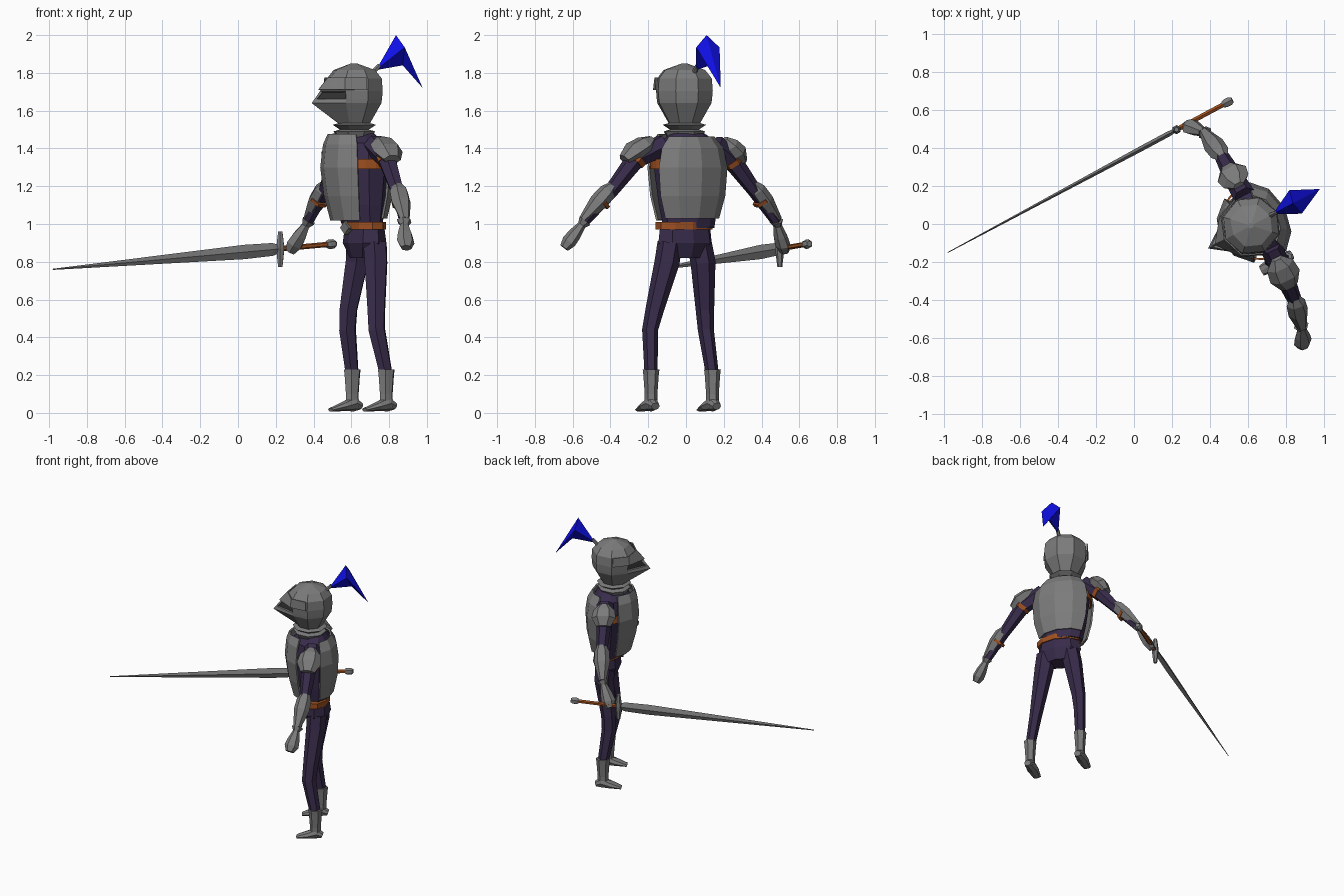
import bpy, bmesh, math
from mathutils import Vector as V

if "Cube" in bpy.data.objects:
    bpy.data.objects.remove(bpy.data.objects["Cube"])

# Body frame: forward, left and centre of the chest
TURN = math.radians(28)
FWD = V((-math.cos(TURN), -math.sin(TURN), 0))
LEFT = V((math.sin(TURN), -math.cos(TURN), 0))
UP = V((0, 0, 1))
CENTRE = V((0.66, 0.015, 0))


def material(name, colour):
    m = bpy.data.materials.new(name)
    m.use_nodes = True
    m.diffuse_color = (*colour, 1)
    m.node_tree.nodes["Principled BSDF"].inputs["Base Color"].default_value = (*colour, 1)
    return m


STEEL = material("steel grey", (0.2, 0.2, 0.2))
CLOTH = material("dark purple cloth", (0.04, 0.025, 0.07))
LEATHER = material("brown leather", (0.34, 0.08, 0.015))
BLUE = material("blue feather", (0.005, 0.005, 0.8))
DARK = material("eye slit dark", (0.03, 0.03, 0.03))


def body(u, v, z):
    return CENTRE + FWD * u + LEFT * v + UP * z


def skin(name, mat, rings, closed=True, thick=0):
    """Joins rings of points into a faceted surface; open strips get thickness."""
    bm = bmesh.new()
    rows = [[bm.verts.new(p) for p in ring] for ring in rings]
    n = len(rows[0])
    for a, b in zip(rows, rows[1:]):
        for i in range(n if closed else n - 1):
            j = (i + 1) % n
            bm.faces.new((a[i], a[j], b[j], b[i]))
    if closed:
        bm.faces.new(rows[0])
        bm.faces.new(rows[-1])
    bmesh.ops.recalc_face_normals(bm, faces=bm.faces)
    mesh = bpy.data.meshes.new(name)
    bm.to_mesh(mesh)
    bm.free()
    mesh.materials.append(mat)
    ob = bpy.data.objects.new(name, mesh)
    bpy.context.collection.objects.link(ob)
    if thick:
        mod = ob.modifiers.new("thickness", "SOLIDIFY")
        mod.thickness = thick
        mod.offset = 0
    return ob


def loft(name, mat, stations, n=6, side=FWD):
    """Tube through (point, radius along side, radius across) stations."""
    pts = [V(s[0]) for s in stations]
    rings = []
    for i, (_, ra, rb) in enumerate(stations):
        t = (pts[min(i + 1, len(pts) - 1)] - pts[max(i - 1, 0)]).normalized()
        a = (side - t * side.dot(t)).normalized()
        b = t.cross(a)
        rings.append([pts[i] + a * ra * math.cos(k * math.tau / n) + b * rb * math.sin(k * math.tau / n)
                      for k in range(n)])
    return skin(name, mat, rings)


def arc(z, front, back, wide, start, end, count, shift=0):
    """Points on an oval with different front and back depth; angles from forward."""
    out = []
    for k in range(count):
        a = math.radians(start + (end - start) * k / count)
        depth = front if math.cos(a) > 0 else back
        out.append(body(shift + depth * math.cos(a), wide * math.sin(a), z))
    return out


# Torso, pelvis and belt
skin("torso", CLOTH, [arc(z, f, b, w, 0, 360, 10) for z, f, b, w in
     [(0.98, .09, .09, .145), (1.1, .14, .10, .165), (1.3, .185, .115, .188), (1.43, .17, .09, .165), (1.48, .1, .05, .09)]])
skin("pelvis", CLOTH, [[p + V((.01, -.02, 0)) for p in arc(z, f, f, w, 0, 360, 8)] for z, f, w in
     [(1.0, .085, .148), (0.9, .1, .16), (0.82, .07, .1)]])
skin("belt", LEATHER, [[p + V((.007, -.025, 0)) for p in arc(z, .1, .1, .162, 0, 360, 10)] for z in (0.97, 1.01)])
loft("belt_plate", STEEL, [(body(u, 0.01, 0.98), .035, .05) for u in (.06, .115)], 4, UP)

# Breastplate and backplate
skin("breastplate", STEEL, [arc(z, f, .1, w, -62, 86, 5) for z, f, w in
     [(1.02, .165, .17), (1.15, .2, .2), (1.3, .222, .212), (1.42, .21, .19), (1.475, .19, .15)]], False, .012)
skin("backplate", STEEL, [arc(z, .1, b, w, 108, 288, 5) for z, b, w in
     [(1.03, .11, .165), (1.15, .135, .2), (1.3, .145, .212), (1.4, .13, .19), (1.46, .095, .14)]], False, .012)
for side, sign in (("left", 1), ("right", -1)):
    skin(side + "_chest_strap", LEATHER,
         [arc(z, .2, .13, .2, sign * 50, sign * 130, 5) for z in (1.29, 1.345)], False, .01)

# Neck guard
skin("neck_guard", STEEL, [arc(z, r, r, r, 0, 360, 8, .05) for z, r in
     [(1.44, .085), (1.49, .115), (1.5, .08), (1.525, .12), (1.535, .085)]])

# Helmet with pointed visor
rings = []
for z, r, front in [(1.53, .085, .14), (1.64, .15, .306), (1.662, .153, .288), (1.705, .157, .255),
                    (1.77, .152, .20), (1.815, .115, .155), (1.85, .015, .07)]:
    ring = arc(z, r, r, r, 0, 360, 8, .05)
    ring[0] = body(front, 0, z)
    rings.append(ring)
helmet = skin("helmet", STEEL, rings)
helmet.data.materials.append(DARK)
bm = bmesh.new()
bm.from_mesh(helmet.data)
slits = [f for f in bm.faces if 1.67 < f.calc_center_median().z < 1.70
         and (f.calc_center_median() - CENTRE).dot(FWD) > 0.19]
bmesh.ops.inset_individual(bm, faces=slits, thickness=.007, depth=-.012)
for f in slits:
    f.material_index = 1
bm.to_mesh(helmet.data)
bm.free()

# Raised brow band
for side, sign in (("left", 1), ("right", -1)):
    skin(side + "_brow", STEEL, [[body(.205, 0, 1.775), body(.165, sign * .114, 1.775), body(.06, sign * .16, 1.775)],
         [body(.262, 0, 1.71), body(.17, sign * .12, 1.71), body(.06, sign * .164, 1.71)]], False, .008)

# Plume and its holder
loft("plume_holder", STEEL, [(body(-.05, 0, 1.79), .014, .014), (body(-.1, 0, 1.84), .012, .012)])
mid = [body(-.2, 0, 2.0), body(-.215, .07, 1.935), body(-.24, 0, 1.84), body(-.215, -.07, 1.935)]
root, tip = body(-.08, 0, 1.815), body(-.36, 0, 1.72)
skin("plume", BLUE, [[root.lerp(p, .06) for p in mid], mid, [tip.lerp(p, .01) for p in mid]])

# Legs and boots
legs = {
    "left": [(.725, -.085, .9), (.73, -.1, .8), (.732, -.165, .55), (.735, -.19, .44), (.785, -.185, .2)],
    "right": [(.635, .07, .9), (.63, .09, .8), (.585, .10, .55), (.58, .105, .44), (.605, .14, .2)],
}
for side, path in legs.items():
    sizes = [(.07, .065), (.068, .066), (.053, .048), (.05, .04), (.038, .033)]
    loft(side + "_leg", CLOTH, [(p, a, b) for p, (a, b) in zip(path, sizes)])
    ankle = V(path[-1])
    ankle.z = 0
    loft(side + "_boot", STEEL, [(ankle + UP * z, r, r * .85) for z, r in
         [(.23, .05), (.2, .046), (.1, .038), (.03, .04)]])
    loft(side + "_foot", STEEL, [(ankle + FWD * u + UP * z, h, w) for u, z, h, w in
         [(-.05, .035, .02, .025), (-.01, .05, .042, .036), (.05, .035, .026, .042), (.13, .016, .01, .028)]], 8, UP)

# Arms with shoulder guards, bracers and gauntlets
arms = {
    "left": [(.72, -.12, 1.42), (.79, -.27, 1.34), (.845, -.40, 1.17), (.88, -.54, 1.01), (.89, -.64, .88)],
    "right": [(.58, .15, 1.42), (.52, .25, 1.33), (.46, .36, 1.18), (.37, .48, 1.01), (.28, .52, .86)],
}
for side, path in arms.items():
    shoulder, upper, elbow, wrist, finger = [V(p) for p in path]
    out = LEFT if side == "left" else -LEFT
    lift = (out + UP).normalized()
    loft(side + "_arm", CLOTH, [(shoulder, .06, .06), (upper, .052, .052), (elbow, .038, .038), (wrist, .028, .028)])
    loft(side + "_shoulder_guard", STEEL, [(shoulder.lerp(upper, t) + lift * d, a, b) for t, d, a, b in
         [(.15, .06, .03, .02), (.45, .05, .075, .05), (.85, .045, .085, .055), (1.25, .03, .05, .03)]])
    band = (elbow - upper).normalized() * .014
    loft(side + "_shoulder_strap", LEATHER, [(upper - band, .06, .06), (upper + band, .057, .057)])
    loft(side + "_bracer", STEEL, [(elbow.lerp(wrist, t) + lift * .014, r, r * .85) for t, r in
         [(-.22, .02), (.05, .052), (.4, .055), (.98, .026)]])
    strap = elbow.lerp(wrist, .33)
    step = (wrist - elbow).normalized() * .01
    loft(side + "_bracer_strap", LEATHER, [(strap - step, .05, .05), (strap + step, .05, .05)])
    loft(side + "_gauntlet", STEEL, [(wrist.lerp(finger, t), a, b) for t, a, b in
         [(-.05, .042, .035), (.12, .024, .022), (.5, .042, .034), (.8, .05, .036), (1.05, .03, .024)]])

# Sword
point, pommel = V((-.98, -.15, .76)), V((.51, .65, .895))


def along(t):
    return point.lerp(pommel, t)


loft("sword_blade", STEEL, [(along(t), a, b) for t, a, b in
     [(0, .003, .002), (.68, .038, .014), (.78, .034, .014), (.805, .022, .01)]], 4, UP)
loft("sword_guard", STEEL, [(along(.808) + UP * h, r, r) for h, r in
     [(-.097, .013), (-.04, .02), (0, .024), (.04, .02), (.09, .013)]])
loft("sword_grip", LEATHER, [(along(t), .014, .014) for t in (.81, .985)])
loft("sword_pommel", STEEL, [(along(t), r, r) for t, r in [(.972, .018), (.98, .025), (.997, .025), (1.005, .016)]])
